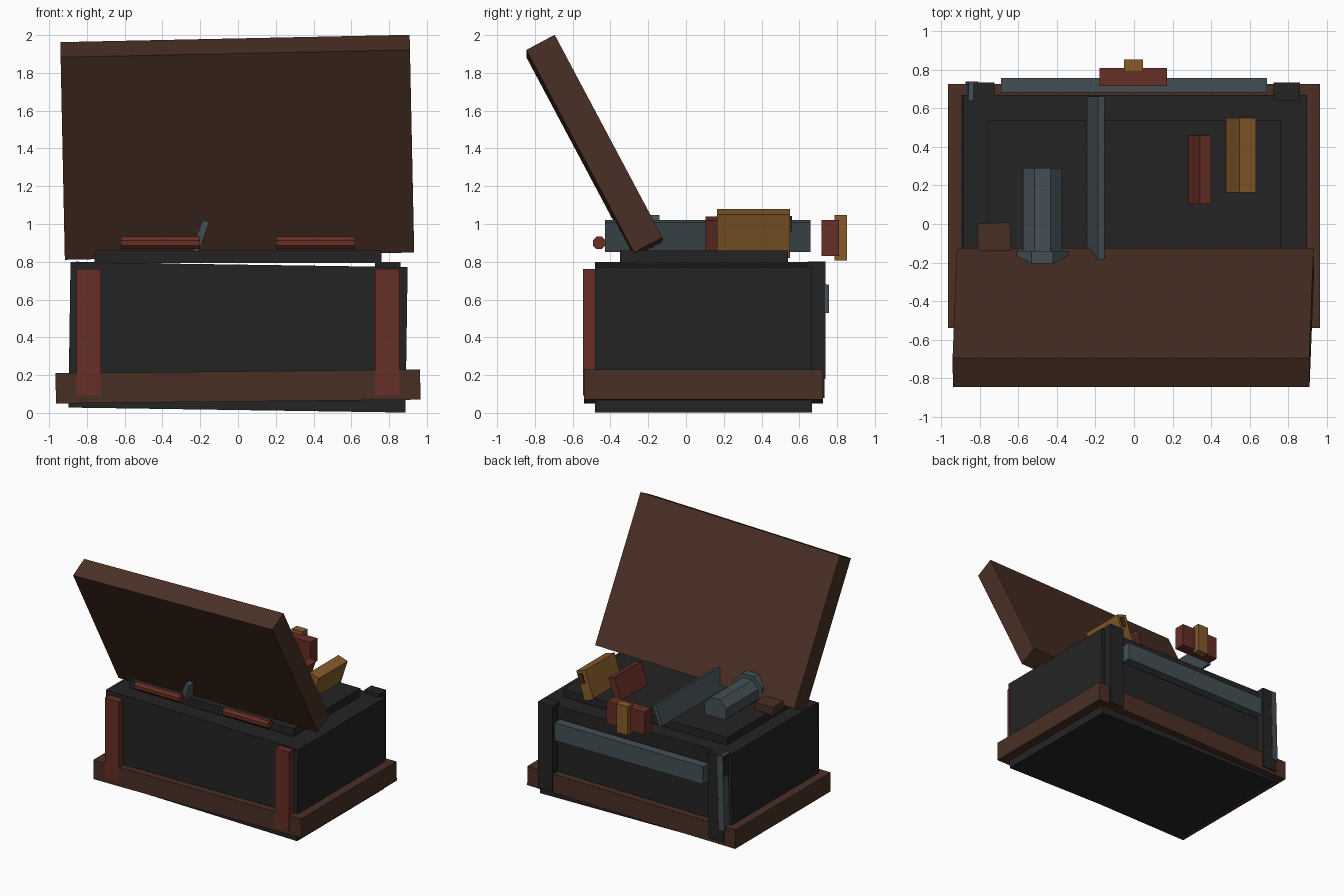
import bpy
from math import radians, pi

old = bpy.data.objects.get("Cube")
if old:
    bpy.data.objects.remove(old, do_unlink=True)


def material(name, rgb):
    """Flat material from 8-bit sRGB values."""
    color = [((c / 255 + 0.055) / 1.055) ** 2.4 for c in rgb] + [1]
    mat = bpy.data.materials.new(name)
    mat.use_nodes = True
    mat.diffuse_color = color
    bsdf = mat.node_tree.nodes["Principled BSDF"]
    bsdf.inputs["Base Color"].default_value = color
    bsdf.inputs["Roughness"].default_value = 0.9
    return mat


brown = material("brown wood", (73, 47, 37))
dark = material("charcoal", (36, 36, 36))
red = material("rust red", (102, 46, 38))
gold = material("dull gold", (134, 91, 42))
steel = material("blue steel", (68, 80, 85))


def box(name, center, size, mat, rot=(0, 0, 0)):
    bpy.ops.mesh.primitive_cube_add(size=1, location=center,
                                    rotation=[radians(a) for a in rot])
    ob = bpy.context.object
    ob.name = name
    ob.scale = size
    ob.data.materials.append(mat)
    return ob


def rod(name, center, radius, length, mat, axis):
    """Octagonal rod with flat top, along x or y."""
    rot = (0, pi / 2, 0) if axis == "x" else (pi / 2, 0, 0)
    bpy.ops.mesh.primitive_cylinder_add(vertices=8, radius=radius, depth=length,
                                        location=center, rotation=rot)
    ob = bpy.context.object
    ob.name = name
    for v in ob.data.vertices:      # half a facet of twist
        x, y = v.co.x, v.co.y
        v.co.x = x * 0.9239 - y * 0.3827
        v.co.y = x * 0.3827 + y * 0.9239
    ob.data.materials.append(mat)
    return ob


# Chest body, base trim, inner tray and open lid
box("chest_body", (0, 0.093, 0.4), (1.785, 1.15, 0.77), dark, (0, 0.85, 0))
box("base_trim", (0, 0.093, 0.14), (1.93, 1.265, 0.16), brown, (0, -0.6, 0))
box("inner_tray", (0, 0.095, 0.827), (1.52, 0.89, 0.066), dark)
box("open_lid", (-0.004, -0.485, 1.406), (1.85, 0.17, 1.215), brown, (28, -1.2, 0))

# Corner posts and hinge rods, mirrored left and right
for side, label in ((-1, "right"), (1, "left")):
    box(f"front_post_{label}", (side * 0.79, -0.507, 0.428), (0.13, 0.076, 0.67), red)
    box(f"back_post_{label}", (side * 0.793, 0.687, 0.44), (0.137, 0.095, 0.72), dark)
    rod(f"hinge_rod_{label}", (side * 0.41, -0.46, 0.9), 0.036, 0.42, red, "x")

# Back fittings: metal strip, corner strap and clasp
box("back_strip", (0, 0.72, 0.605), (1.38, 0.075, 0.15), steel)
box("corner_strap", (-0.84, 0.69, 0.49), (0.05, 0.096, 0.62), steel, (0, 1.5, 0))
box("clasp_plate", (-0.005, 0.763, 0.925), (0.35, 0.093, 0.19), red)
box("clasp_tongue", (-0.003, 0.82, 0.928), (0.1, 0.065, 0.24), gold)

# Contents: blade, torch, books and a small block
box("blade", (-0.198, 0.115, 0.937), (0.037, 1.09, 0.167), steel, (0, 20, 0))
rod("torch_tube", (-0.475, 0.05, 0.915), 0.11, 0.48, steel, "y")
rod("torch_head", (-0.475, -0.205, 0.915), 0.145, 0.13, steel, "y")
box("red_book", (0.34, 0.282, 0.94), (0.062, 0.355, 0.19), red, (0, 19, 0))
box("gold_book", (0.553, 0.357, 0.95), (0.09, 0.385, 0.242), gold, (0, 18, 0))
box("book_clasp", (0.58, 0.55, 1.0), (0.035, 0.02, 0.08), brown, (0, 18, 0))
box("small_block", (-0.725, -0.072, 0.885), (0.17, 0.155, 0.07), brown, (0, 0, 2))
